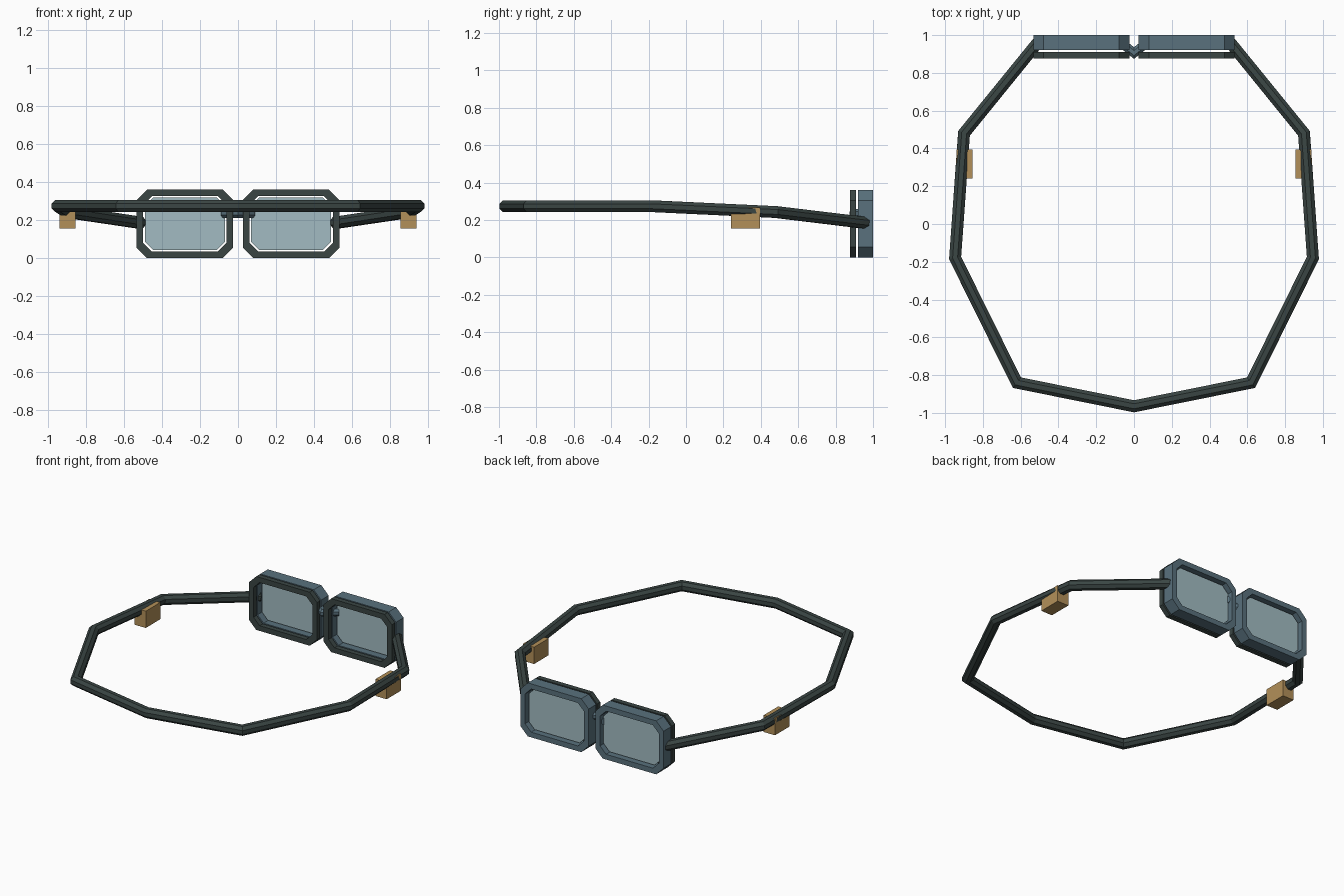
import bpy, bmesh, math
from mathutils import Vector

if "Cube" in bpy.data.objects:
    bpy.data.objects.remove(bpy.data.objects["Cube"])


def material(name, rgb):
    m = bpy.data.materials.new(name)
    m.diffuse_color = (*rgb, 1)
    m.use_nodes = True
    m.node_tree.nodes["Principled BSDF"].inputs["Base Color"].default_value = m.diffuse_color
    return m


DARK = material("dark rubber", (0.042, 0.060, 0.057))
BLUE = material("blue grey plastic", (0.100, 0.165, 0.205))
GLASS = material("pale glass", (0.36, 0.50, 0.54))
GOLD = material("brass", (0.45, 0.28, 0.10))


def finish(bm, name, mat):
    bmesh.ops.recalc_face_normals(bm, faces=bm.faces)
    me = bpy.data.meshes.new(name)
    bm.to_mesh(me)
    bm.free()
    me.materials.append(mat)
    ob = bpy.data.objects.new(name, me)
    bpy.context.collection.objects.link(ob)
    return ob


def octagon(cx, cz, hx, hz, c):
    """Rectangle with clipped corners, in the xz plane."""
    pts = [(hx, hz - c), (hx - c, hz), (c - hx, hz), (-hx, hz - c),
           (-hx, c - hz), (c - hx, -hz), (hx - c, -hz), (hx, c - hz)]
    return [(cx + x, cz + z) for x, z in pts]


def ring_frame(name, mat, outer, inner, y0, y1):
    bm = bmesh.new()
    loops = [[bm.verts.new((x, y, z)) for x, z in prof]
             for prof, y in ((outer, y0), (outer, y1), (inner, y1), (inner, y0))]
    for a in range(4):
        p, q = loops[a], loops[(a + 1) % 4]
        for i in range(8):
            j = (i + 1) % 8
            bm.faces.new((p[i], p[j], q[j], q[i]))
    return finish(bm, name, mat)


def plate(name, mat, prof, y0, y1):
    bm = bmesh.new()
    a, b = [[bm.verts.new((x, y, z)) for x, z in prof] for y in (y0, y1)]
    bm.faces.new(a)
    bm.faces.new(b)
    for i in range(8):
        j = (i + 1) % 8
        bm.faces.new((a[i], a[j], b[j], b[i]))
    return finish(bm, name, mat)


def tube(name, mat, path, r, sides=8):
    """Round bar with mitred corners along a mostly level path."""
    pts = [Vector(p) for p in path]
    bm = bmesh.new()
    rings = []
    for i, p in enumerate(pts):
        before = (p - pts[max(i - 1, 0)]).normalized()
        after = (pts[min(i + 1, len(pts) - 1)] - p).normalized()
        t = (before + after).normalized()
        stretch = 1 / t.dot(after if i < len(pts) - 1 else before)
        side = t.cross(Vector((0, 0, 1))).normalized()
        up = side.cross(t)
        ring = []
        for k in range(sides):
            a = 2 * math.pi * (k + 0.5) / sides
            ring.append(bm.verts.new(p + side * (r * stretch * math.cos(a)) + up * (r * math.sin(a))))
        rings.append(ring)
    for p, q in zip(rings, rings[1:]):
        for k in range(sides):
            j = (k + 1) % sides
            bm.faces.new((p[k], p[j], q[j], q[k]))
    bm.faces.new(rings[0])
    bm.faces.new(rings[-1])
    return finish(bm, name, mat)


def box(name, mat, lo, hi):
    bm = bmesh.new()
    bmesh.ops.create_cube(bm, size=1)
    for v in bm.verts:
        v.co = [(l + h) / 2 + c * (h - l) for c, l, h in zip(v.co, lo, hi)]
    return finish(bm, name, mat)


# Eyepieces and strap clips, one per side
for s, label in ((-1, "left"), (1, "right")):
    cx, cz = s * 0.279, 0.18
    outer = octagon(cx, cz, 0.254, 0.18, 0.055)
    inner = octagon(cx, cz, 0.219, 0.145, 0.045)
    ring_frame(label + "_face_pad", DARK, outer, inner, 0.876, 0.910)
    ring_frame(label + "_lens_frame", BLUE, outer, inner, 0.920, 1.0)
    plate(label + "_lens", GLASS, octagon(cx, cz, 0.211, 0.137, 0.043), 0.955, 0.972)
    xs = sorted((s * 0.855, s * 0.939))
    box(label + "_strap_clip", GOLD, (xs[0], 0.24, 0.155), (xs[1], 0.395, 0.268))

# Nose bridge between the frames
tube("nose_bridge", BLUE,
     [(-0.075, 0.965, 0.235), (0, 0.905, 0.235), (0.075, 0.965, 0.235)], 0.026)

# Head strap, mirrored about the middle
half = [(0.51, 0.96, 0.185), (0.90, 0.48, 0.243), (0.947, -0.18, 0.274), (0.62, -0.84, 0.274)]
strap = half + [(0, -0.965, 0.274)] + [(-x, y, z) for x, y, z in reversed(half)]
tube("head_strap", DARK, strap, 0.034)
